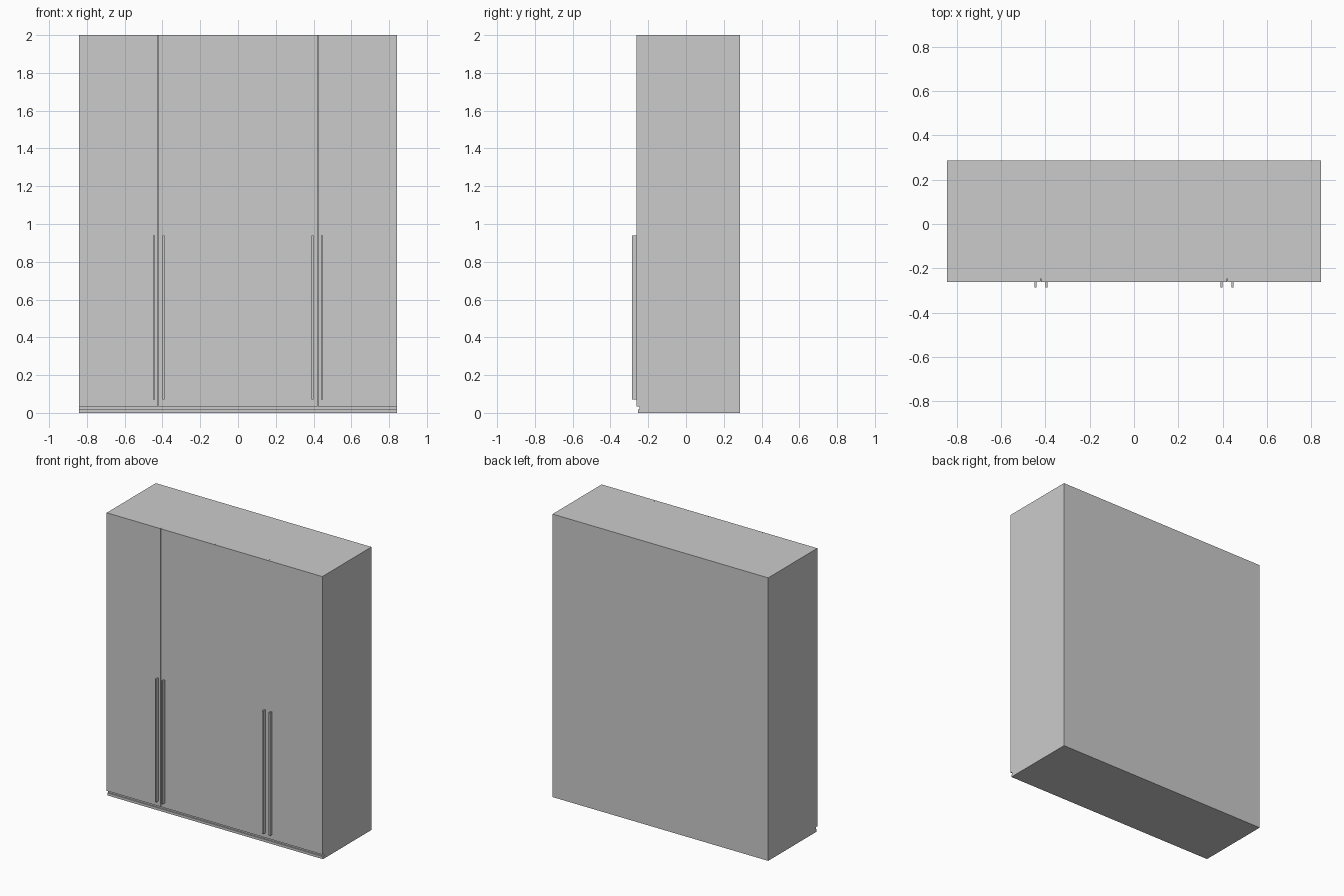
import bpy

if "Cube" in bpy.data.objects:
    bpy.data.objects.remove(bpy.data.objects["Cube"])

W, H = 0.843, 2.0              # half width, height
FRONT, BACK = -0.262, 0.286    # door face and rear face
DOOR_T, PANEL = 0.016, 0.016   # door and carcass board thickness
DOOR_Z = 0.035                 # bottom edge of the doors
CARCASS_Y = FRONT + DOOR_T


def box(name, x, y, z):
    """Axis-aligned box from (min, max) pairs."""
    bpy.ops.mesh.primitive_cube_add(
        size=1, location=[(a + b) / 2 for a, b in (x, y, z)])
    ob = bpy.context.object
    ob.name = name
    ob.scale = [b - a for a, b in (x, y, z)]
    bpy.ops.object.transform_apply(location=False, rotation=False, scale=True)
    return ob


# Carcass boards
inner = W - PANEL
box("left_side", (-W, -inner), (CARCASS_Y, BACK), (0, H))
box("right_side", (inner, W), (CARCASS_Y, BACK), (0, H))
box("top_board", (-inner, inner), (CARCASS_Y, BACK), (H - PANEL, H))
box("bottom_board", (-inner, inner), (CARCASS_Y, BACK), (0, DOOR_Z))
box("back_board", (-inner, inner), (BACK - PANEL, BACK), (DOOR_Z, H - PANEL))
for i, x in enumerate((-W / 2, 0, W / 2)):
    box(f"divider_{i + 1}", (x - PANEL / 2, x + PANEL / 2),
        (CARCASS_Y, BACK - PANEL), (DOOR_Z, H - PANEL))

# Plinth strip below the doors, with a shadow gap above it
box("plinth_strip", (-W, W), (-0.255, CARCASS_Y), (0, 0.018))

# Four full-height doors with hairline seams
door_w = W / 2
gap = 0.001
for i in range(4):
    x0 = -W + i * door_w
    box(f"door_{i + 1}",
        (x0 + (gap if i else 0), x0 + door_w - (gap if i < 3 else 0)),
        (FRONT, CARCASS_Y), (DOOR_Z, H))

# Long bar handles in pairs beside the outer seams
for i, x in enumerate((-0.444, -0.394, 0.394, 0.444)):
    box(f"handle_{i + 1}", (x - 0.005, x + 0.005), (-0.286, FRONT), (0.07, 0.94))
